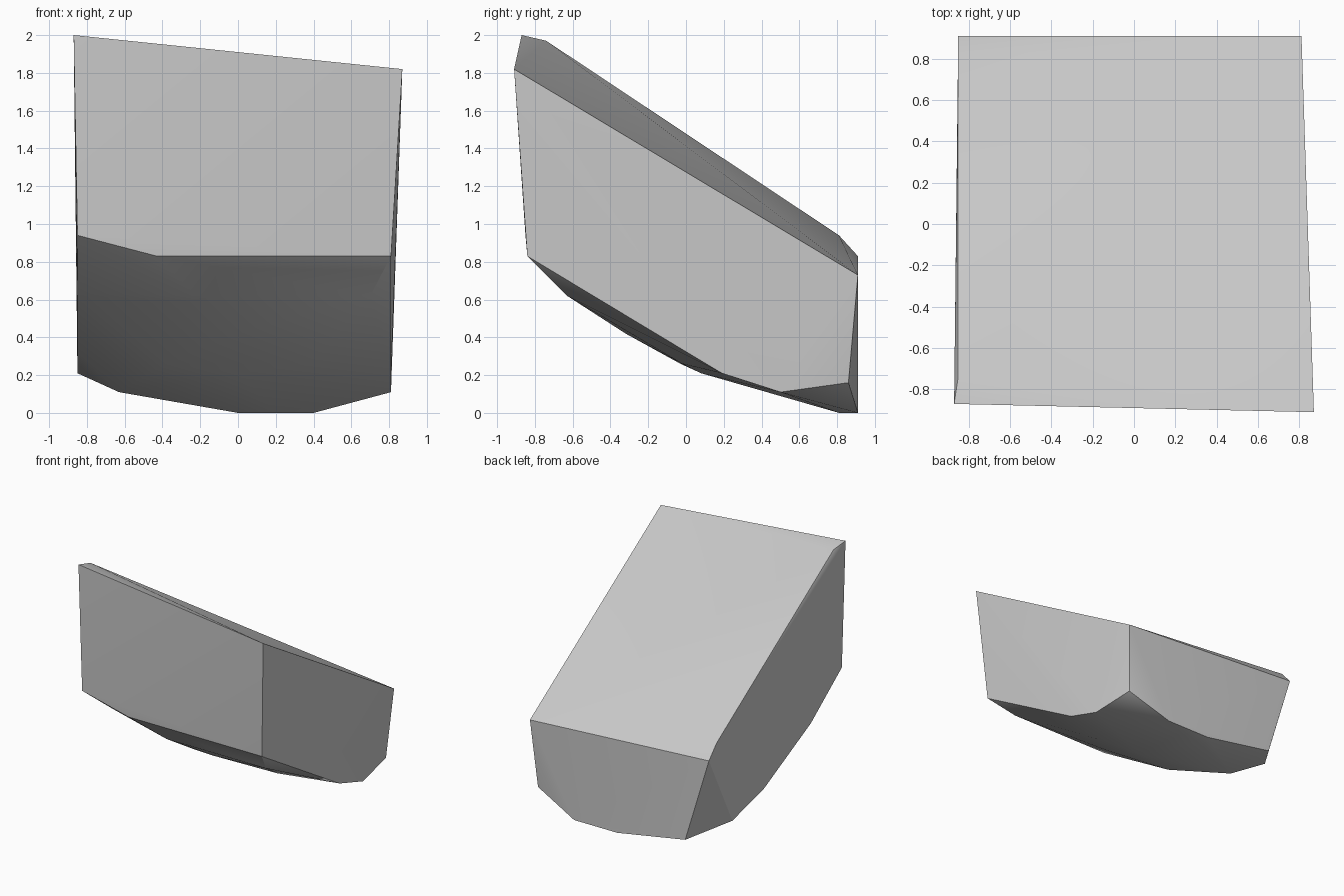
import bpy
import bmesh
import math

cube = bpy.data.objects.get("Cube")
if cube:
    bpy.data.objects.remove(cube, do_unlink=True)

# Single plain grey stone colour
grey = bpy.data.materials.new("plain_grey")
grey.use_nodes = True
colour = (0.6, 0.6, 0.6, 1)
grey.diffuse_color = colour
grey.node_tree.nodes["Principled BSDF"].inputs["Base Color"].default_value = colour

# Corners of the sloping lid
lid = [(-.87, -.87, 2), (-.85, -.74, 1.97), (.87, -.91, 1.82),
       (.81, .91, .73), (-.85, .91, .83), (-.85, .81, .94)]
# Lower edge of the front wall
front_edge = [(-.85, -.85, .94), (-.43, -.84, .83), (.81, -.84, .83)]
# Lower edges of the two side walls
left_edge = [(.81, .19, .21), (.81, .5, .11), (.77, .86, .16)]
right_edge = [(-.85, -.44, .63), (-.85, .18, .32), (-.85, .6, .21)]
# Rounded belly and its flat foot at the back
belly = [(-.22, -.63, .62), (.7, -.63, .62), (0, -.32, .42),
         (-.38, -.03, .26), (.38, -.02, .26), (0, .08, .21), (-.63, .44, .11)]
foot = [(-.63, .91, .11), (0, .91, 0), (.4, .91, 0), (0, .81, 0), (.2, .81, 0)]

# Wrap one convex shell around all corners
bm = bmesh.new()
for point in lid + front_edge + left_edge + right_edge + belly + foot:
    bm.verts.new(point)
hull = bmesh.ops.convex_hull(bm, input=bm.verts)
spare = {v for v in hull["geom_interior"] + hull["geom_unused"]
         if isinstance(v, bmesh.types.BMVert) and v.is_valid}
bmesh.ops.delete(bm, geom=list(spare), context="VERTS")
bmesh.ops.recalc_face_normals(bm, faces=bm.faces)
mesh = bpy.data.meshes.new("wedge_block")
bm.to_mesh(mesh)
bm.free()
mesh.materials.append(grey)

# Soft shading across gentle facets, crisp at the rims
block = bpy.data.objects.new("wedge_block", mesh)
bpy.context.collection.objects.link(block)
bpy.ops.object.select_all(action="DESELECT")
block.select_set(True)
bpy.context.view_layer.objects.active = block
bpy.ops.object.shade_smooth_by_angle(angle=math.radians(30))
